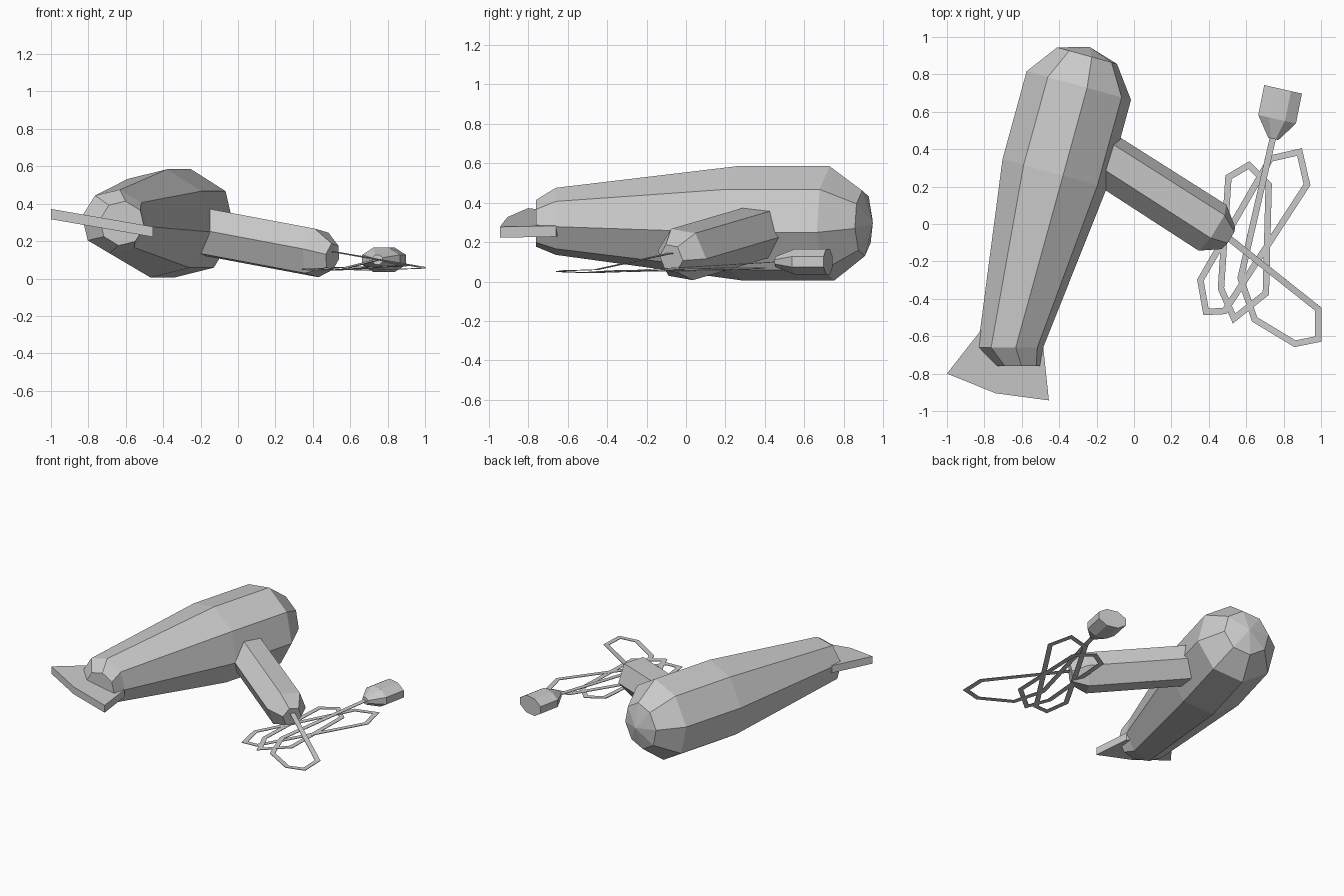
import bpy, bmesh
from math import sin, cos, radians
from mathutils import Vector

if "Cube" in bpy.data.objects:
    bpy.data.objects.remove(bpy.data.objects["Cube"])

UP = Vector((0, 0, 1))


def finish(name, bm):
    bmesh.ops.recalc_face_normals(bm, faces=bm.faces)
    me = bpy.data.meshes.new(name)
    bm.to_mesh(me)
    bm.free()
    ob = bpy.data.objects.new(name, me)
    bpy.context.collection.objects.link(ob)
    return ob


def loft(name, rings, sides, phase):
    """rings: (centre, axis, half width, half height); zero width makes a point."""
    bm = bmesh.new()
    loops = []
    for c, axis, w, h in rings:
        a = Vector(axis).normalized()
        u = a.cross(UP).normalized()
        v = u.cross(a)
        angles = [radians(phase + 360 * i / sides) for i in range(sides)]
        loops.append([bm.verts.new(Vector(c) + u * w * cos(t) + v * h * sin(t)) for t in angles])
    for p, q in zip(loops, loops[1:]):
        for i in range(sides):
            j = (i + 1) % sides
            bm.faces.new((p[i], p[j], q[j], q[i]))
    bm.faces.new(loops[0])
    bm.faces.new(loops[-1])
    bmesh.ops.remove_doubles(bm, verts=bm.verts, dist=1e-5)
    bmesh.ops.dissolve_degenerate(bm, edges=bm.edges, dist=1e-5)
    return finish(name, bm)


def ribbon(name, pts, closed=False, half=0.017):
    """Flat mitred strip along a path."""
    pts = [Vector(p) for p in pts]
    n = len(pts)
    bm = bmesh.new()
    pairs = []
    for i, p in enumerate(pts):
        a = pts[i - 1] if closed or i else p
        b = pts[(i + 1) % n] if closed or i < n - 1 else p
        d1, d2 = (p - a).to_2d(), (b - p).to_2d()
        d1 = d1.normalized() if d1.length else d2.normalized()
        d2 = d2.normalized() if d2.length else d1
        t = (d1 + d2).normalized()
        off = Vector((-t.y, t.x, 0)) * half / max(t.dot(d1), 0.5)
        pairs.append((bm.verts.new(p + off), bm.verts.new(p - off)))
    for i in range(n if closed else n - 1):
        (a, b), (c, d) = pairs[i], pairs[(i + 1) % n]
        bm.faces.new((a, b, d, c))
    ob = finish(name, bm)
    mod = ob.modifiers.new("thickness", "SOLIDIFY")
    mod.thickness = 0.004
    mod.offset = 0


# Barrel with domed back
A = (0.265, 0.964, 0)
Y = (0, 1, 0)
loft("dryer_body", [
    ((-0.62, -0.76, 0.295), Y, 0.12, 0.12),
    ((-0.66, -0.66, 0.305), Y, 0.177, 0.172),
    ((-0.424, 0.27, 0.295), A, 0.293, 0.293),
    ((-0.295, 0.74, 0.295), A, 0.293, 0.293),
    ((-0.251, 0.90, 0.295), A, 0.168, 0.168),
    ((-0.238, 0.947, 0.295), A, 0, 0)], 8, -9)

# Flat nozzle plate, tilted sideways
bm = bmesh.new()
outline = [(-1, -0.8), (-0.74, -0.905), (-0.455, -0.943), (-0.485, -0.66), (-0.65, -0.6), (-0.82, -0.57)]
bottom = bm.faces.new([bm.verts.new((x, y, 0.27 - 0.174 * (x + 0.73))) for x, y in outline])
top = bmesh.ops.extrude_face_region(bm, geom=[bottom])
bmesh.ops.translate(bm, vec=(0, 0, 0.055), verts=[g for g in top["geom"] if isinstance(g, bmesh.types.BMVert)])
finish("nozzle", bm)

# Handle with a tapered end
H = (0.53, -0.34, -0.1)
loft("handle", [
    ((-0.22, 0.39, 0.257), H, 0.141, 0.141),
    ((0.42, -0.02, 0.137), H, 0.145, 0.141),
    ((0.505, -0.075, 0.118), H, 0.07, 0.075)], 6, 9)

# Cord: main run and two loose coils
ribbon("cord", [(0.5, -0.07, 0.145), (0.985, -0.455, 0.06), (0.985, -0.615, 0.055), (0.86, -0.64, 0.05),
                (0.645, -0.51, 0.045), (0.57, -0.29, 0.055), (0.745, 0.47, 0.1)])
ribbon("cord_coil_outer", [(0.73, 0.35, 0.065), (0.885, 0.385, 0.07), (0.925, 0.21, 0.07),
                           (0.485, -0.465, 0.045), (0.385, -0.47, 0.045), (0.355, -0.3, 0.05)], True)
ribbon("cord_coil_inner", [(0.505, 0.25, 0.06), (0.615, 0.315, 0.06), (0.72, 0.21, 0.06),
                           (0.705, -0.37, 0.055), (0.535, -0.505, 0.045), (0.465, -0.345, 0.05)], True)

# Plug
P = (0.22, 0.97, 0)
loft("plug", [
    ((0.745, 0.455, 0.1), P, 0.03, 0.028),
    ((0.765, 0.56, 0.1), P, 0.112, 0.07),
    ((0.797, 0.72, 0.1), P, 0.112, 0.07)], 8, 22.5)
